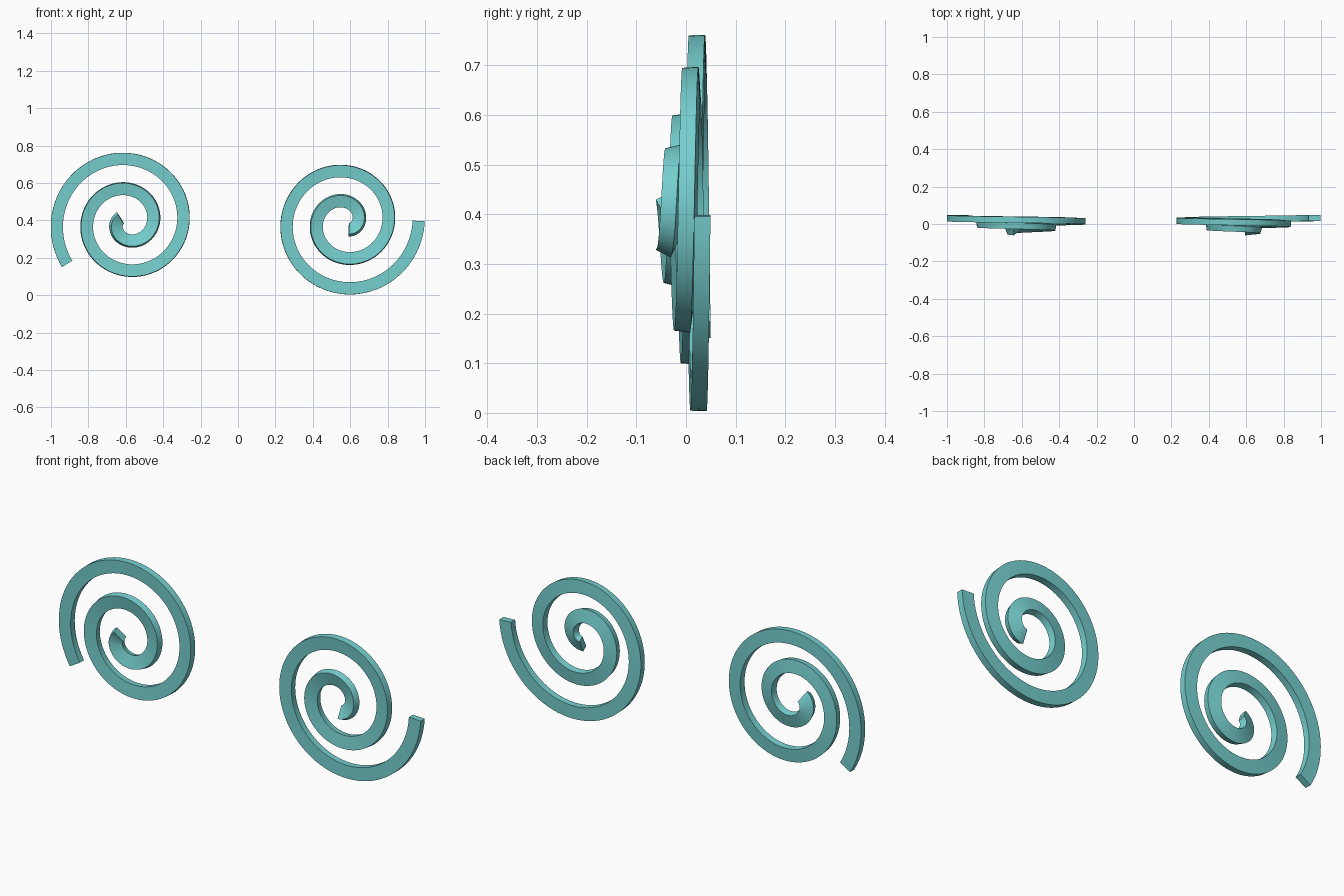
import bpy, bmesh, math
from mathutils import Vector

if "Cube" in bpy.data.objects:
    bpy.data.objects.remove(bpy.data.objects["Cube"])

TURN = math.radians(784.5)      # total sweep of each coil
R_OUT, R_IN = 0.393, 0.0443     # centre-line radii at both ends
Y_OUT, Y_IN = 0.033, -0.032     # the coil bulges towards the front
HALF_W, HALF_D = 0.0325, 0.0163 # half width and half depth of the bar
STEPS = 200

teal = bpy.data.materials.new("teal")
teal.diffuse_color = (0.18, 0.62, 0.62, 1)
teal.use_nodes = True
teal.node_tree.nodes["Principled BSDF"].inputs["Base Color"].default_value = teal.diffuse_color


def make_coil(name, cx, cz, start_deg):
    """Sweep a rectangular bar along a clockwise, slightly conical spiral."""
    dr, dy = (R_OUT - R_IN) / TURN, (Y_OUT - Y_IN) / TURN
    bm = bmesh.new()
    rings = []
    for i in range(STEPS + 1):
        s = TURN * i / STEPS
        a = math.radians(start_deg) - s
        r, y = R_OUT - dr * s, Y_OUT - dy * s
        radial = Vector((math.cos(a), 0, math.sin(a)))
        along = Vector((math.sin(a), 0, -math.cos(a)))
        tangent = (along * r - radial * dr - Vector((0, dy, 0))).normalized()
        # the bar gradually rolls outwards to the front near the centre
        out = (radial - tangent * radial.dot(tangent)).normalized()
        front = out.cross(tangent)
        if front.y > 0:
            front.negate()
        roll = dy / dr * math.log(R_OUT / r)
        u = out * math.cos(roll) + front * math.sin(roll)
        v = front * math.cos(roll) - out * math.sin(roll)
        p = Vector((cx, y, cz)) + radial * r
        rings.append([bm.verts.new(p + u * HALF_W * j + v * HALF_D * k)
                      for j, k in ((1, 1), (1, -1), (-1, -1), (-1, 1))])
    for a, b in zip(rings, rings[1:]):
        for k in range(4):
            n = (k + 1) % 4
            bm.faces.new((a[k], a[n], b[n], b[k]))
    bm.faces.new(rings[0])
    bm.faces.new(rings[-1])
    bmesh.ops.recalc_face_normals(bm, faces=bm.faces)
    mesh = bpy.data.meshes.new(name)
    bm.to_mesh(mesh)
    bm.free()
    mesh.materials.append(teal)
    obj = bpy.data.objects.new(name, mesh)
    bpy.context.collection.objects.link(obj)
    bpy.ops.object.select_all(action='DESELECT')
    obj.select_set(True)
    bpy.context.view_layer.objects.active = obj
    bpy.ops.object.shade_smooth_by_angle(angle=math.radians(30))


make_coil("left_spiral", -0.59, 0.39, 214.5)
make_coil("right_spiral", 0.573, 0.39, 1)
